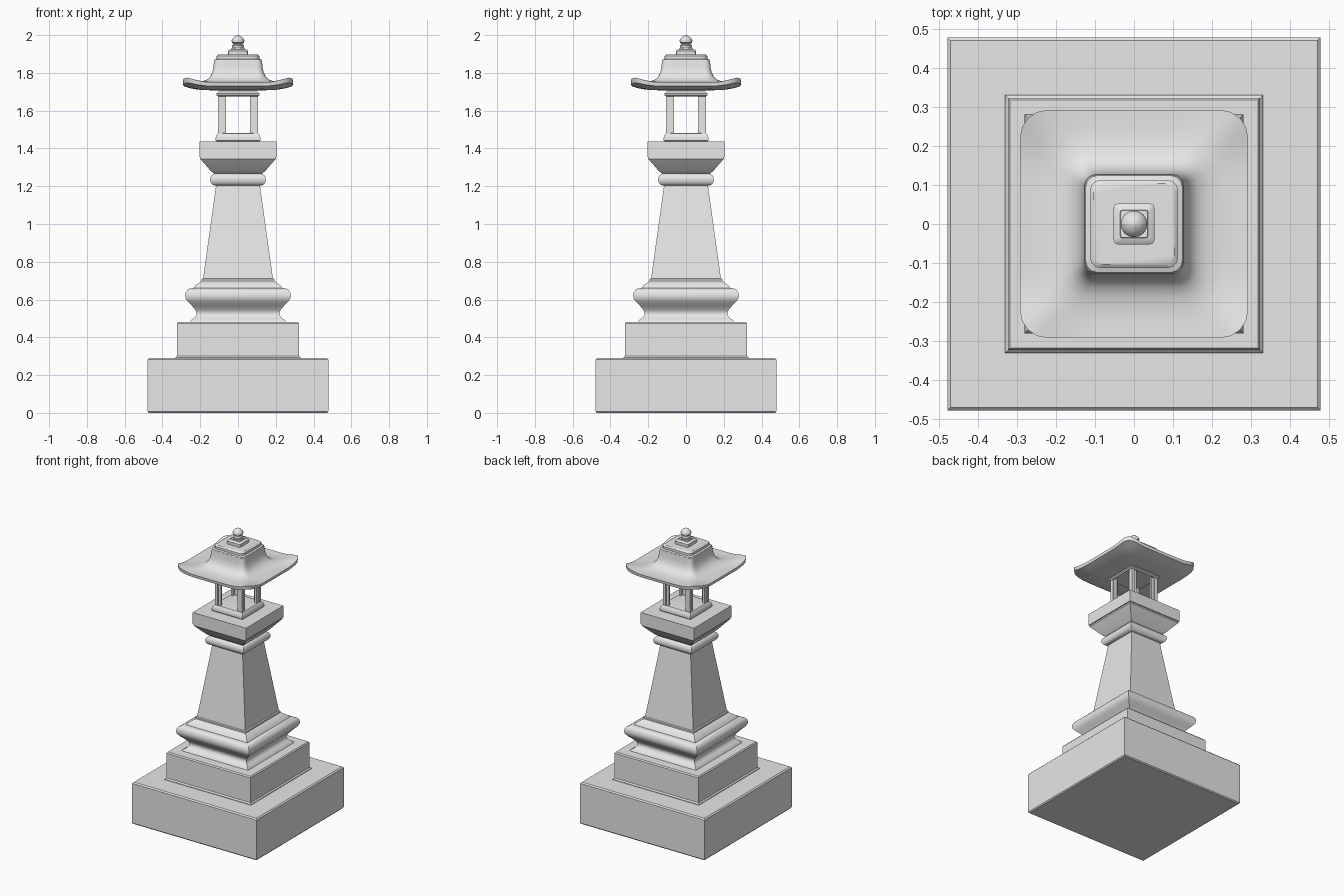
import bpy, bmesh, math

cube = bpy.data.objects.get("Cube")
if cube:
    bpy.data.objects.remove(cube, do_unlink=True)

stone = bpy.data.materials.new("grey stone")
stone.use_nodes = True
stone.diffuse_color = (0.8, 0.8, 0.8, 1)
stone.node_tree.nodes["Principled BSDF"].inputs["Base Color"].default_value = (0.8, 0.8, 0.8, 1)


def finish(name, bm, angle=32):
    bmesh.ops.recalc_face_normals(bm, faces=bm.faces)
    mesh = bpy.data.meshes.new(name)
    bm.to_mesh(mesh)
    bm.free()
    mesh.materials.append(stone)
    obj = bpy.data.objects.new(name, mesh)
    bpy.context.collection.objects.link(obj)
    bpy.ops.object.select_all(action='DESELECT')
    obj.select_set(True)
    bpy.context.view_layer.objects.active = obj
    bpy.ops.object.shade_smooth_by_angle(angle=math.radians(angle))
    return obj


def outline(half, radius, arc, edge):
    """Square outline with rounded corners and subdivided sides."""
    flat = half - radius
    quarter = []
    for i in range(arc + 1):
        a = math.pi / 2 * i / max(arc, 1)
        quarter.append((flat + radius * math.cos(a), flat + radius * math.sin(a)) if arc else (half, half))
    for i in range(1, edge):
        quarter.append((flat * (1 - 2 * i / edge), half))
    points = []
    for turn in range(4):
        points += quarter
        quarter = [(-y, x) for x, y in quarter]
    return points


def loft(name, profile, arc=0, edge=1, angle=32):
    """Stack square rings given as (half width, height, corner radius, corner lift)."""
    bm = bmesh.new()
    rings = []
    for half, z, *extra in profile:
        radius, lift = (extra + [0, 0])[:2]
        ring = []
        for x, y in outline(half, radius, arc, edge):
            t = min(1, max(0, (min(abs(x), abs(y)) / half - 0.45) / 0.45))
            ring.append(bm.verts.new((x, y, z + lift * t * t)))
        rings.append(ring)
    for low, high in zip(rings, rings[1:]):
        for i in range(len(low)):
            j = (i + 1) % len(low)
            bm.faces.new((low[i], low[j], high[j], high[i]))
    bm.faces.new(rings[0])
    bm.faces.new(rings[-1])
    return finish(name, bm, angle)


def bulge(inner, outer, low, high, steps=8):
    """Half-round moulding profile."""
    angles = [math.pi * (i / steps - 0.5) for i in range(steps + 1)]
    return [(inner + (outer - inner) * math.cos(a),
             (low + high) / 2 + (high - low) / 2 * math.sin(a)) for a in angles]


# Stepped plinth
loft("base_block", [(0.472, 0), (0.478, 0.007), (0.478, 0.282), (0.47, 0.29)])
loft("upper_plinth", [(0.331, 0.288), (0.331, 0.294), (0.323, 0.302), (0.323, 0.474), (0.317, 0.482)])

# Moulded foot of the shaft
loft("foot_moulding", [
    (0.255, 0.48), (0.25, 0.49), (0.232, 0.502), (0.221, 0.516), (0.219, 0.53),
    (0.226, 0.546), (0.245, 0.568), (0.264, 0.587), (0.276, 0.603), (0.28, 0.62),
    (0.277, 0.638), (0.268, 0.651), (0.252, 0.659), (0.235, 0.661), (0.228, 0.672),
    (0.205, 0.69), (0.192, 0.698), (0.192, 0.708), (0.185, 0.712)])

# Tapering shaft and neck ring
loft("shaft", [(0.185, 0.71), (0.116, 1.205)])
loft("neck_ring", bulge(0.118, 0.148, 1.203, 1.268))

# Flaring capital with square slab
loft("capital", [(0.122, 1.262), (0.132, 1.272), (0.142, 1.278), (0.2, 1.345),
                 (0.2, 1.354), (0.205, 1.356), (0.205, 1.437)])

# Lantern chamber floor
loft("chamber_floor", [(0.112, 1.436), (0.118, 1.442), (0.119, 1.455), (0.115, 1.468),
                       (0.106, 1.48), (0.1, 1.481)])

# Four corner posts, each with a recessed jamb on either side
bm = bmesh.new()
for sx in (-1, 1):
    for sy in (-1, 1):
        for cx, cy, wx, wy in ((0.094, 0.094, 0.022, 0.022),
                               (0.074, 0.091, 0.022, 0.014),
                               (0.091, 0.074, 0.014, 0.022)):
            made = bmesh.ops.create_cube(bm, size=1)["verts"]
            bmesh.ops.scale(bm, vec=(wx, wy, 0.204), verts=made)
            bmesh.ops.translate(bm, vec=(sx * cx, sy * cy, 1.58), verts=made)
finish("chamber_posts", bm)

# Chamber ceiling and neck under the roof
loft("chamber_ceiling", [(0.106, 1.676), (0.115, 1.683), (0.115, 1.692), (0.106, 1.696),
                         (0.1, 1.703), (0.1, 1.715)])

# Sweeping roof with lifted corners
loft("roof", [
    (0.1, 1.706, 0.02), (0.2, 1.71, 0.045), (0.25, 1.718, 0.06, 0.012), (0.289, 1.73, 0.07, 0.018),
    (0.292, 1.75, 0.07, 0.025), (0.25, 1.748, 0.06, 0.014), (0.215, 1.75, 0.055, 0.005),
    (0.185, 1.756, 0.05), (0.162, 1.766, 0.042), (0.146, 1.782, 0.036), (0.136, 1.802, 0.031),
    (0.13, 1.83, 0.03), (0.127, 1.866, 0.03)], arc=4, edge=10, angle=40)

# Cap tiers
loft("roof_cap", [(0.127, 1.864, 0.03), (0.124, 1.87, 0.03), (0.113, 1.874, 0.028),
                  (0.113, 1.89, 0.028), (0.104, 1.897, 0.025)], arc=3)
loft("finial_plinth", [(0.052, 1.895, 0.01), (0.052, 1.917, 0.01), (0.046, 1.922, 0.009),
                       (0.036, 1.925, 0.007), (0.035, 1.932, 0.007)], arc=2)

# Round finial
loft("finial", [(r, z, r) for r, z in (
    (0.026, 1.928), (0.031, 1.936), (0.031, 1.944), (0.024, 1.95), (0.024, 1.954),
    (0.032, 1.96), (0.034, 1.97), (0.031, 1.98), (0.02, 1.99), (0.008, 1.998), (0.002, 2.0))], arc=4)
